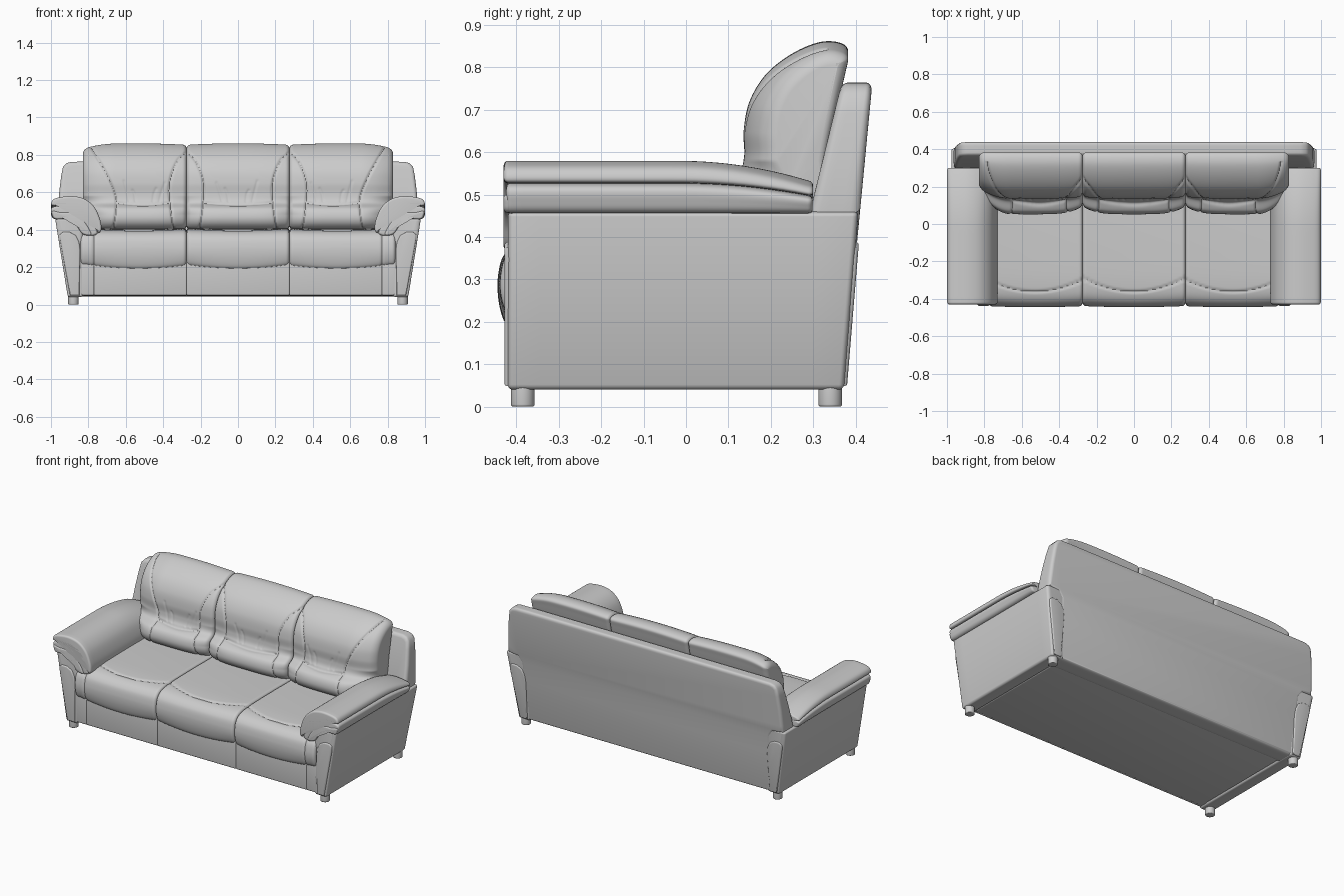
import bpy, bmesh, math
from mathutils import Vector, kdtree

if "Cube" in bpy.data.objects:
    bpy.data.objects.remove(bpy.data.objects["Cube"])


def spline(pts, sub, closed=False):
    """Smooth Catmull-Rom curve through 2D points."""
    P = [Vector(p) for p in pts]
    n, out = len(P), []
    at = (lambda i: P[i % n]) if closed else (lambda i: P[max(0, min(n - 1, i))])
    for i in range(n if closed else n - 1):
        a, b, c, d = at(i - 1), at(i), at(i + 1), at(i + 2)
        for k in range(sub):
            t = k / sub
            out.append(0.5 * (2 * b + (c - a) * t + (2 * a - 5 * b + 4 * c - d) * t * t
                              + (3 * b - a - 3 * c + d) * t ** 3))
    return out if closed else out + [P[-1]]


def inset(ring, d):
    n, out = len(ring), []
    area = sum(ring[i - 1].x * ring[i].y - ring[i].x * ring[i - 1].y for i in range(n))
    s = 1 if area > 0 else -1
    for i in range(n):
        t = (ring[i] - ring[i - 1]).normalized() + (ring[(i + 1) % n] - ring[i]).normalized()
        t = t.normalized()
        out.append(ring[i] + Vector((-t.y, t.x)) * s * d)
    return out


def groove(bm, axis, sign, curves, w=0.006):
    """Press seam lines into faces looking along the signed axis."""
    bm.normal_update()
    ia, ib = [i for i in range(3) if i != axis]
    samples = [(p, dep) for pts, dep in curves for p in spline(pts, 40)]
    kd = kdtree.KDTree(len(samples))
    for i, (p, _) in enumerate(samples):
        kd.insert((p.x, p.y, 0), i)
    kd.balance()
    for v in bm.verts:
        if v.normal[axis] * sign > 0.1:
            _, i, d = kd.find((v.co[ia], v.co[ib], 0))
            if d < 3 * w:
                v.co -= v.normal * samples[i][1] * math.exp(-(d / w) ** 2)


def finish(name, bm, mirror):
    bmesh.ops.recalc_face_normals(bm, faces=bm.faces[:])
    me = bpy.data.meshes.new(name)
    bm.to_mesh(me)
    bm.free()
    ob = bpy.data.objects.new(name, me)
    bpy.context.collection.objects.link(ob)
    bpy.ops.object.select_all(action='DESELECT')
    ob.select_set(True)
    bpy.context.view_layer.objects.active = ob
    bpy.ops.object.shade_smooth_by_angle(angle=math.radians(40))
    if mirror:
        ob.modifiers.new("Mirror", 'MIRROR').use_mirror_merge = False
    return ob


def pillow(name, ring, axis, a, b, ra=0.01, rb=None, n=1, warp=None, seams=(), mirror=False):
    """Sweep a closed profile along an axis with rounded ends."""
    rb = ra if rb is None else rb
    ring = [Vector(p) for p in ring]
    ang = [k * math.pi / 10 for k in range(6)]
    st = [(a + ra * (1 - math.sin(t)), ra * (1 - math.cos(t))) for t in reversed(ang)]
    mid = [(a + ra + (b - a - ra - rb) * k / n, 0) for k in range(1, n)]
    # stations run from the end cap inward, then out again
    st = [(a + ra * (1 - math.sin(t)), ra * (1 - math.cos(math.pi / 2 - t))) for t in ang]
    st = [(a + ra * (1 - math.cos(t)), ra * (1 - math.sin(t))) for t in ang] + mid + \
         [(b - rb * (1 - math.cos(t)), rb * (1 - math.sin(t))) for t in reversed(ang)]
    bm, rows = bmesh.new(), []
    for pos, d in st:
        row = []
        for p in inset(ring, d):
            co = [p.x, p.y]
            co.insert(axis, pos)
            row.append(bm.verts.new(warp(*co) if warp else co))
        rows.append(row)
    m = len(ring)
    for r, s in zip(rows, rows[1:]):
        for i in range(m):
            bm.faces.new((r[i - 1], r[i], s[i], s[i - 1]))
    bm.faces.new(rows[0])
    bm.faces.new(rows[-1])
    bmesh.ops.recalc_face_normals(bm, faces=bm.faces[:])
    for axis_, sign, curves in seams:
        groove(bm, axis_, sign, curves)
    return finish(name, bm, mirror)


def clamp(t):
    return max(0.0, min(1.0, t))


def rect(u0, u1, v0, v1, r=0.01):
    out = []
    for cu, cv, q in ((u1 - r, v1 - r, 0), (u0 + r, v1 - r, 1), (u0 + r, v0 + r, 2), (u1 - r, v0 + r, 3)):
        out += [(cu + r * math.cos((q + k / 4) * math.pi / 2), cv + r * math.sin((q + k / 4) * math.pi / 2))
                for k in range(5)]
    return out


# feet
for label, y in (("front", -0.385), ("back", 0.34)):
    circle = [(0.88 + 0.028 * math.cos(t * math.pi / 12), y + 0.028 * math.sin(t * math.pi / 12)) for t in range(24)]
    pillow(label + "_foot", circle, 2, 0, 0.06, 0.005, mirror=True)

# base and lower front panels
pillow("base", rect(-0.4, 0.34, 0.045, 0.3), 0, -0.83, 0.83)
pillow("front_panel_middle", rect(-0.418, -0.35, 0.048, 0.25), 0, -0.275, 0.275, 0.006)
pillow("front_panel_outer", rect(-0.418, -0.35, 0.048, 0.25), 0, 0.275, 0.77, 0.006, mirror=True)
pillow("front_panel_end", rect(-0.418, -0.35, 0.048, 0.25), 0, 0.77, 0.842, 0.006, mirror=True)

# arm side bodies, flaring outwards towards the top
def flare(x, y, z):
    h = (z - 0.04) / 0.42
    return (x + clamp((x - 0.83) / 0.08) * 0.068 * h, y + clamp((y - 0.2) / 0.17) * 0.035 * h, z)

pillow("arm_side", rect(0.83, 0.91, 0.04, 0.46, 0.012), 1, -0.42, 0.372, 0.012, n=12, warp=flare, mirror=True)

# arched corner posts on the front and back of each arm
post = [(0.848, 0.048), (0.846, 0.2), (0.844, 0.29), (0.85, 0.335), (0.868, 0.37), (0.9, 0.387),
        (0.935, 0.388), (0.952, 0.375), (0.952, 0.35), (0.925, 0.2), (0.898, 0.048)]
pillow("front_post", post, 1, -0.428, -0.38, 0.008, mirror=True)
pillow("back_post", post, 1, 0.33, 0.379, 0.008, mirror=True,
       warp=lambda x, y, z: (x, y + 0.083 * (z - 0.04), z))

# arm rolls: a top pad draped over a lower band
def droop(x, y, z):
    t = clamp((y + 0.02) / 0.31)
    return (x, y, z - 0.047 * t * t * clamp((z - 0.455) / 0.115))

top_pad = [(0.997, 0.532), (0.989, 0.56), (0.95, 0.574), (0.88, 0.579), (0.815, 0.562), (0.765, 0.517),
           (0.736, 0.45), (0.731, 0.4), (0.748, 0.385), (0.772, 0.435), (0.815, 0.497), (0.87, 0.524), (0.96, 0.526)]
band = [(0.997, 0.515), (0.997, 0.485), (0.978, 0.457), (0.91, 0.455), (0.868, 0.425), (0.835, 0.38),
        (0.79, 0.367), (0.752, 0.382), (0.774, 0.437), (0.816, 0.499), (0.87, 0.525), (0.96, 0.527)]
trim = [(0.99, 0.5), (0.992, 0.48), (0.975, 0.458), (0.91, 0.457), (0.868, 0.427), (0.835, 0.382),
        (0.8, 0.37), (0.785, 0.38), (0.815, 0.435), (0.85, 0.473), (0.9, 0.492), (0.95, 0.493)]
pillow("arm_pad", spline(top_pad, 6, True), 1, -0.43, 0.3, 0.012, n=24, warp=droop, mirror=True)
pillow("arm_band", spline(band, 6, True), 1, -0.424, 0.298, 0.012, n=24, warp=droop, mirror=True)
pillow("arm_front_trim", spline(trim, 6, True), 1, -0.43, -0.39, 0.009, mirror=True)

# back panel, leaning backwards and thinner at the top
half = [(0.858, 0.042), (0.868, 0.3), (0.872, 0.41), (0.895, 0.445), (0.962, 0.455), (0.964, 0.5), (0.956, 0.6),
        (0.945, 0.69), (0.936, 0.735), (0.918, 0.755), (0.89, 0.763), (0.8, 0.764)]

def lean(x, y, z):
    front = 0.26 + 0.03 * clamp(z / 0.45) + 0.245 * max(0, z - 0.45)
    rear = 0.37 + 0.096 * (z - 0.04)
    return (x, front + (rear - front) * y / 0.1, z)

pillow("back_panel", half + [(-x, z) for x, z in reversed(half)], 1, 0, 0.1, 0.02, n=4, warp=lean)

# seat cushions
seat = spline([(-0.39, 0.215), (-0.42, 0.218), (-0.436, 0.26), (-0.437, 0.31), (-0.422, 0.36), (-0.38, 0.393),
               (-0.3, 0.406), (-0.15, 0.41), (0.05, 0.41), (0.2, 0.405), (0.235, 0.37), (0.2, 0.28),
               (0.0, 0.24), (-0.2, 0.225)], 10, True)
for label, x0, x1 in (("middle", -0.275, 0.275), ("outer", 0.275, 0.842)):
    c, h = (x0 + x1) / 2, (x1 - x0) / 2
    if x0 > 0:
        c, h = 0.53, 0.275

    def seat_warp(x, y, z, c=c, h=h):
        b = max(0, 1 - ((x - c) / h) ** 2)
        low = clamp((0.3 - z) / 0.08) * clamp((-0.2 - y) / 0.1)
        return (x, y - 0.006 * b * clamp(-y / 0.4), z - 0.02 * b * low - 0.004 * b * clamp((z - 0.35) / 0.05))

    arc = [(c + h * t / 4, -0.362 + 0.072 * (t / 4) ** 2) for t in range(-4, 5)]
    seams = [(2, 1, [(arc, 0.006)])]
    if x0 > 0:
        seams.append((1, -1, [([(0.77, 0.2), (0.772, 0.3), (0.77, 0.4)], 0.006)]))
    pillow("seat_" + label, seat, 0, x0, x1, 0.018, n=90, warp=seat_warp, seams=seams, mirror=x0 > 0)

# back cushions with a lumbar roll below and a head bulge above
back = spline([(0.11, 0.405), (0.068, 0.425), (0.052, 0.465), (0.068, 0.512), (0.122, 0.545), (0.137, 0.59),
               (0.136, 0.65), (0.15, 0.72), (0.19, 0.785), (0.255, 0.835), (0.325, 0.861), (0.378, 0.849),
               (0.375, 0.8), (0.34, 0.65), (0.29, 0.45), (0.22, 0.405)], 11, True)
for label, x0, x1 in (("middle", -0.275, 0.275), ("outer", 0.275, 0.83)):
    outer = x0 > 0
    c, h = (x0 + x1) / 2, (x1 - x0) / 2

    def back_warp(x, y, z, c=c, h=h, outer=outer):
        t = (x - c) / h
        front = clamp((0.36 - y) / 0.22)
        k = clamp(1 - (0.83 - x) / 0.17) ** 2 if outer else 0
        low = clamp((0.58 - z) / 0.1)
        y += front * (0.03 * t ** 4 * (0.4 + low) + k * (0.045 + 0.05 * low))
        z -= clamp((z - 0.6) / 0.26) * (0.008 * t * t + 0.022 * k)
        return (x, y, z)

    inner = [(0.008, 0.81), (0.045, 0.775), (0.078, 0.7), (0.093, 0.62), (0.087, 0.54), (0.07, 0.41)]
    edge = [(0.04, 0.85), (0.075, 0.79), (0.125, 0.7), (0.165, 0.61), (0.18, 0.54), (0.165, 0.41)]
    left = [(x0 + x, z) for x, z in inner]
    right = [(x1 - x, z) for x, z in (edge if outer else inner)]
    lx, rx = left[4][0], right[4][0]
    m = (lx + rx) / 2
    curves = [(left, 0.007), (right, 0.007), ([(lx, 0.545), (m, 0.535), (rx, 0.545)], 0.007)]
    # soft pull creases above the lumbar seam
    for dx, top in ((-0.1, 0.65), (-0.06, 0.62), (0.05, 0.61), (0.09, 0.66)):
        curves.append(([(m + dx * 0.85, 0.55), (m + dx * 0.95, 0.59), (m + dx * 1.15, top)], 0.003))
    pillow("back_cushion_" + label, back, 0, x0, x1, 0.02, 0.03 if outer else 0.02, n=100,
           warp=back_warp, seams=[(1, -1, curves)], mirror=outer)
